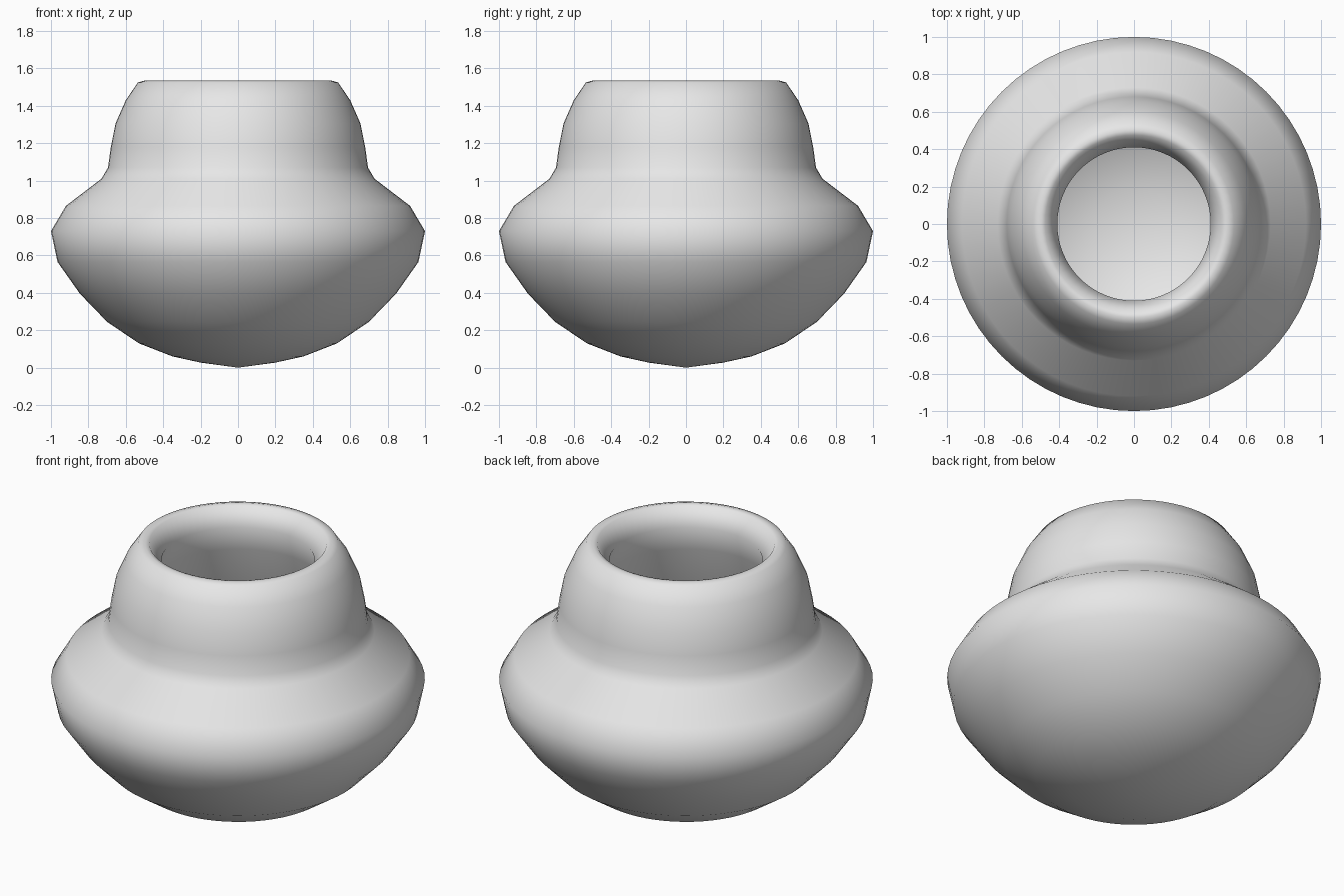
import bpy
import bmesh
import math

cube = bpy.data.objects.get("Cube")
if cube:
    bpy.data.objects.remove(cube, do_unlink=True)

SIDES = 64


def make_material(name, colour):
    mat = bpy.data.materials.new(name)
    mat.use_nodes = True
    mat.diffuse_color = colour
    mat.node_tree.nodes["Principled BSDF"].inputs["Base Color"].default_value = colour
    return mat


def lathe(name, profile, material):
    """Spin a (radius, height) profile around the z axis."""
    bm = bmesh.new()
    verts = [bm.verts.new((r, 0, z)) for r, z in profile]
    edges = [bm.edges.new(pair) for pair in zip(verts, verts[1:])]
    bmesh.ops.spin(bm, geom=verts + edges, cent=(0, 0, 0), axis=(0, 0, 1),
                   angle=math.tau, steps=SIDES)
    bmesh.ops.remove_doubles(bm, verts=bm.verts, dist=0.0005)
    bmesh.ops.recalc_face_normals(bm, faces=bm.faces)
    for face in bm.faces:
        face.smooth = True
    mesh = bpy.data.meshes.new(name)
    bm.to_mesh(mesh)
    bm.free()
    mesh.materials.append(material)
    obj = bpy.data.objects.new(name, mesh)
    bpy.context.collection.objects.link(obj)
    return obj


# Outer skin: rounded base, wide belly, shoulder, tall neck
outer = [(0, 0), (0.2, 0.027), (0.35, 0.06), (0.53, 0.13), (0.7, 0.245),
         (0.845, 0.395), (0.965, 0.565), (1, 0.73), (0.92, 0.865),
         (0.73, 1.01), (0.695, 1.07), (0.68, 1.18), (0.655, 1.305),
         (0.6, 1.43), (0.535, 1.525)]

# Rim and the short funnel inside the mouth
rim = [(0.5, 1.535), (0.475, 1.53), (0.41, 1.43)]

# Hollow inside, following the outer skin down to the floor
inner = [(0.46, 1.28), (0.51, 1.07), (0.57, 0.95), (0.74, 0.82),
         (0.8, 0.72), (0.78, 0.61), (0.69, 0.48), (0.56, 0.36),
         (0.41, 0.26), (0.2, 0.2), (0, 0.18)]

clay = make_material("pale grey clay", (0.8, 0.8, 0.8, 1))
lathe("pot", outer + rim + inner, clay)
